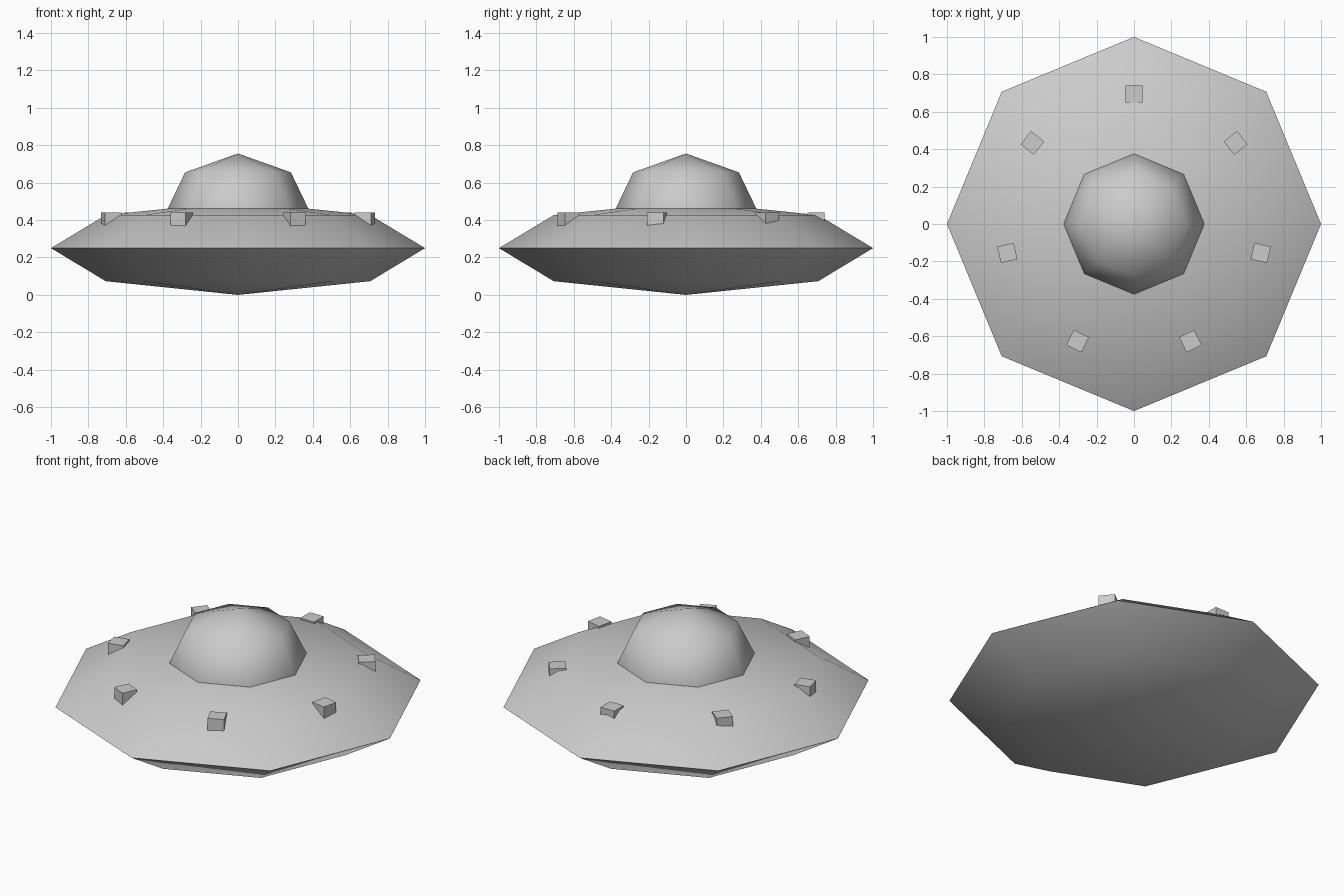
import bpy
from math import tau, cos, sin, radians

if "Cube" in bpy.data.objects:
    bpy.data.objects.remove(bpy.data.objects["Cube"])

SIDES, RINGS = 8, 4


def low_sphere(name, rx, rz, z):
    """Eight-sided squashed sphere with smooth shading."""
    bpy.ops.mesh.primitive_uv_sphere_add(segments=SIDES, ring_count=RINGS,
                                         radius=1, location=(0, 0, z))
    ob = bpy.context.object
    ob.name = name
    ob.scale = (rx, rx, rz)
    bpy.ops.object.transform_apply(location=False, rotation=False, scale=True)
    bpy.ops.object.shade_smooth_by_angle(angle=radians(50))
    return ob


# Saucer hull and cockpit dome
low_sphere("saucer_hull", 1.0, 0.25, 0.25)
low_sphere("cockpit_dome", 0.4, 0.345, 0.411)

# Seven rim lights, turned to face outwards
COUNT, RADIUS, SIZE = 7, 0.695, 0.09
for i in range(COUNT):
    a = tau / 4 + tau * i / COUNT
    bpy.ops.mesh.primitive_cube_add(
        size=SIZE, location=(RADIUS * cos(a), RADIUS * sin(a), 0.395),
        rotation=(0, 0, a))
    bpy.context.object.name = f"rim_light_{i + 1}"
